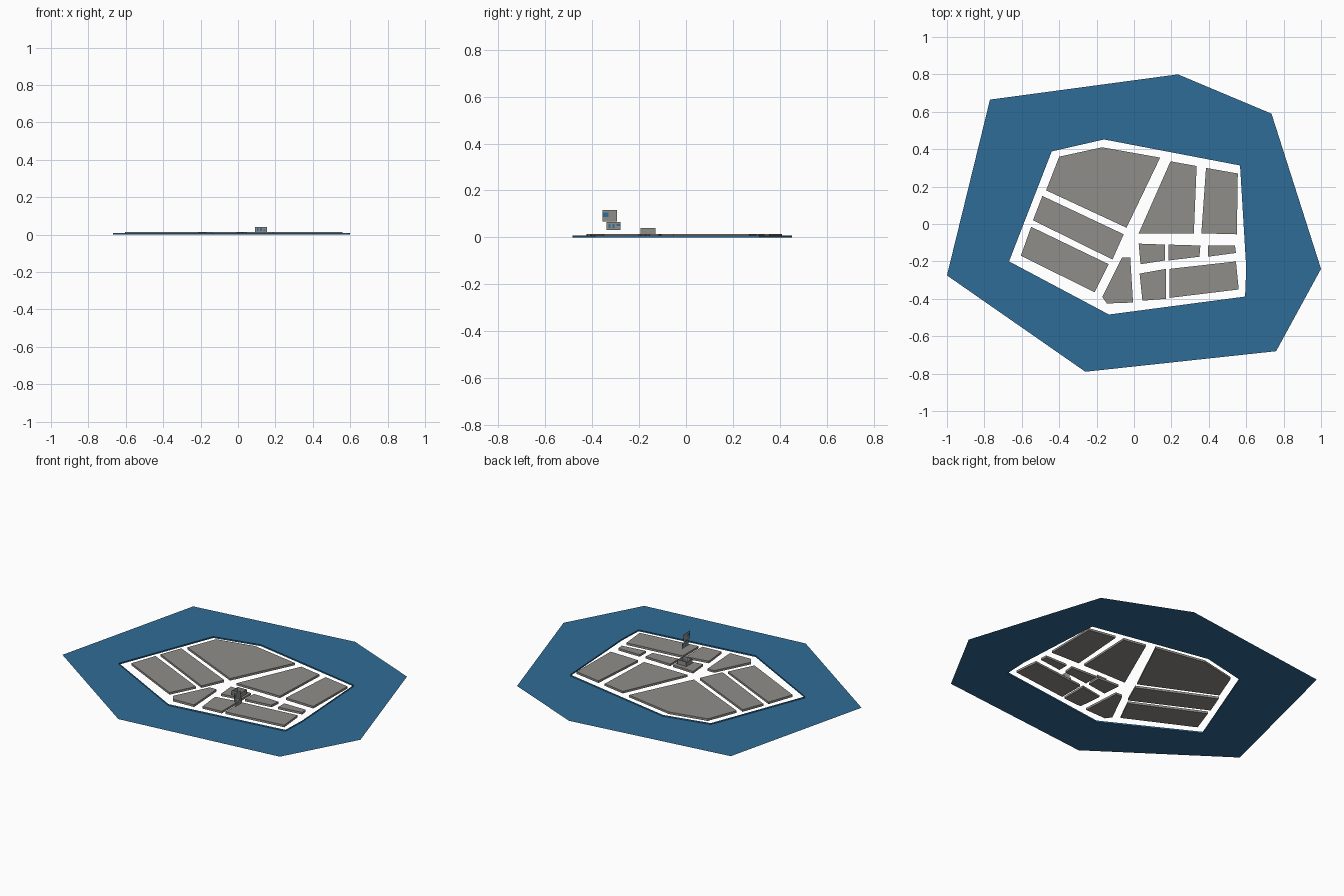
import bpy, bmesh
from mathutils import Vector

if "Cube" in bpy.data.objects:
    bpy.data.objects.remove(bpy.data.objects["Cube"])


def material(name, rgb):
    m = bpy.data.materials.new(name)
    m.diffuse_color = (*rgb, 1)
    m.use_nodes = True
    m.node_tree.nodes["Principled BSDF"].inputs["Base Color"].default_value = m.diffuse_color
    return m


STONE = material("stone grey", (0.28, 0.27, 0.25))
BLUE = material("water blue", (0.028, 0.15, 0.31))


def finish(name, bm, mats):
    mesh = bpy.data.meshes.new(name)
    bm.to_mesh(mesh)
    bm.free()
    for m in mats:
        mesh.materials.append(m)
    ob = bpy.data.objects.new(name, mesh)
    bpy.context.collection.objects.link(ob)
    return ob


# Water sheet: ring between outer shore and island hole, with a low quay wall
outer = [(-1, -.275), (-.77, .665), (.235, .8), (.735, .59), (1, -.24), (.76, -.68), (-.26, -.79)]
hole = [(-.668, -.2), (-.44, .388), (-.16, .452), (.567, .313), (.6, -.235), (.594, -.388), (-.134, -.484)]
RIM = 0.009
bm = bmesh.new()
o = [bm.verts.new((x, y, 0)) for x, y in outer]
h = [bm.verts.new((x, y, 0)) for x, y in hole]
r = [bm.verts.new((x, y, RIM)) for x, y in hole]
n = len(outer)
for i in range(n):
    j = (i + 1) % n
    bm.faces.new((o[j], o[i], h[i], h[j]))
    bm.faces.new((h[j], h[i], r[i], r[j]))
finish("water", bm, [BLUE])

# City blocks: low prisms, with open streets between them
blocks = [
    [(-.40, .36), (-.17, .41), (.14, .355), (-.04, -.02), (-.47, .18)],
    [(-.49, .15), (-.055, -.055), (-.115, -.19), (-.54, .02)],
    [(-.55, -.015), (-.135, -.215), (-.21, -.365), (-.605, -.17)],
    [(-.065, -.18), (-.02, -.18), (-.005, -.42), (-.145, -.425), (-.17, -.39)],
    [(.195, .335), (.335, .31), (.32, -.05), (.025, -.05)],
    [(.385, .30), (.555, .27), (.55, -.055), (.36, -.05)],
    [(.025, -.105), (.165, -.11), (.165, -.195), (.035, -.215)],
    [(.185, -.11), (.355, -.115), (.35, -.175), (.185, -.195)],
    [(.395, -.115), (.54, -.115), (.545, -.155), (.395, -.175)],
    [(.03, -.265), (.17, -.24), (.17, -.40), (.045, -.41)],
    [(.19, -.24), (.545, -.20), (.56, -.35), (.19, -.395)],
]
for k, pts in enumerate(blocks):
    bm = bmesh.new()
    base = bm.faces.new([bm.verts.new((x, y, 0.001)) for x, y in pts])
    ext = bmesh.ops.extrude_face_region(bm, geom=[base], use_keep_orig=True)
    top = [v for v in ext["geom"] if isinstance(v, bmesh.types.BMVert)]
    bmesh.ops.translate(bm, verts=top, vec=(0, 0, 0.013))
    bmesh.ops.recalc_face_normals(bm, faces=bm.faces)
    finish(f"city_block_{k + 1}", bm, [STONE])


# Wall panels: thin upright grids whose chosen cells are blue windows
def panel(name, start, along, width, height, cols, rows, windows):
    bm = bmesh.new()
    start, along = Vector(start), Vector(along)
    grid = [[bm.verts.new(start + along * (width * i / cols) + Vector((0, 0, height * j / rows)))
             for j in range(rows + 1)] for i in range(cols + 1)]
    for i in range(cols):
        for j in range(rows):
            f = bm.faces.new((grid[i][j], grid[i + 1][j], grid[i + 1][j + 1], grid[i][j + 1]))
            f.material_index = int((i, j) in windows)
    finish(name, bm, [STONE, BLUE])


X, Y = (1, 0, 0), (0, 1, 0)
# Two hanging facade pieces
panel("upper_facade", (.222, -.355, .068), Y, .06, .048, 5, 5, {(0, 3), (1, 3), (0, 2), (1, 2)})
panel("lower_facade", (.222, -.34, .032), Y, .06, .034, 7, 4, {(1, 1), (1, 2), (3, 1), (3, 2), (5, 2), (6, 2)})
# Small walled building standing on a block
panel("front_wall", (.092, -.19, .012), X, .062, .03, 7, 4, {(1, 1), (3, 1), (5, 1), (1, 2), (3, 2)})
panel("back_wall", (.092, -.135, .012), X, .062, .03, 1, 1, set())
for side, x in (("left", .092), ("right", .152)):
    panel(side + "_wall", (x, -.195, .012), Y, .065, .028, 1, 1, set())
